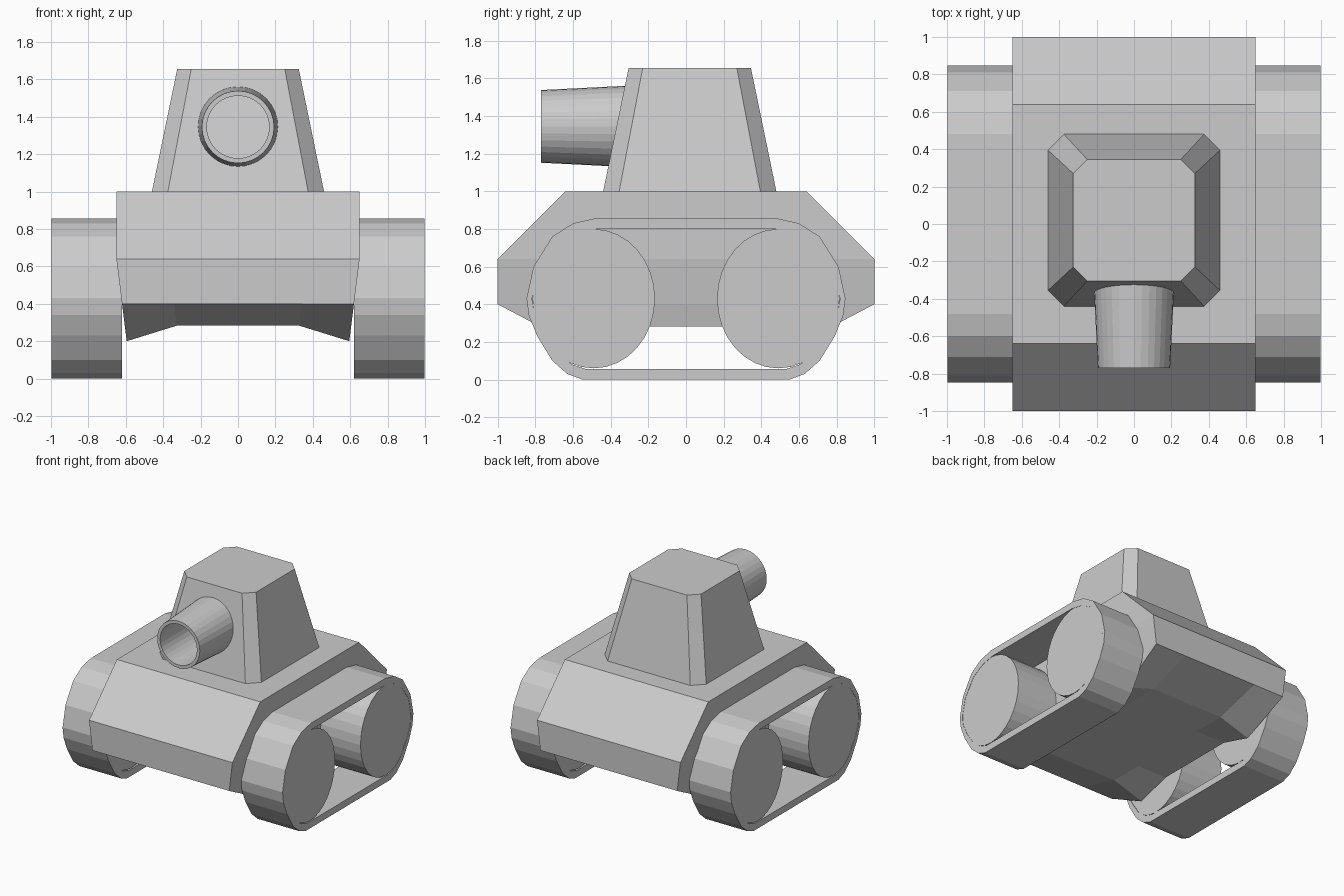
import bpy, bmesh
from math import sin, cos, pi

if "Cube" in bpy.data.objects:
    bpy.data.objects.remove(bpy.data.objects["Cube"])


def finish(name, bm, mirror=False):
    bmesh.ops.recalc_face_normals(bm, faces=bm.faces)
    mesh = bpy.data.meshes.new(name)
    bm.to_mesh(mesh)
    bm.free()
    ob = bpy.data.objects.new(name, mesh)
    bpy.context.collection.objects.link(ob)
    if mirror:
        ob.modifiers.new("mirror", 'MIRROR').use_axis = (True, False, False)
    return ob


def bridge(bm, a, b):
    for i in range(len(a)):
        j = (i + 1) % len(a)
        bm.faces.new((a[i], a[j], b[j], b[i]))


def loft(name, rings, caps=True, loop=False, mirror=False):
    bm = bmesh.new()
    vs = [[bm.verts.new(p) for p in r] for r in rings]
    for a, b in zip(vs, vs[1:]):
        bridge(bm, a, b)
    if loop:
        bridge(bm, vs[-1], vs[0])
    elif caps:
        bm.faces.new(vs[0])
        bm.faces.new(vs[-1])
    return finish(name, bm, mirror)


def ellipse(cy, cz, ry, rz, n):
    return [(cy + ry * cos(2 * pi * i / n), cz + rz * sin(2 * pi * i / n)) for i in range(n)]


# Hull: stacked rectangular layers, underside grid with drooping corners
bm = bmesh.new()
U = (-1, -0.55, 0.55, 1)
edge = ([(i, 0) for i in range(3)] + [(3, j) for j in range(3)]
        + [(i, 3) for i in (3, 2, 1)] + [(0, j) for j in (3, 2, 1)])
layers = []
for z, hx, hy in ((1.0, 0.65, 0.64), (0.64, 0.65, 1.0), (0.40, 0.62, 1.0)):
    layers.append([bm.verts.new((U[i] * hx, U[j] * hy, z)) for i, j in edge])
grid = {}
for i in range(4):
    for j in range(4):
        corner = i in (0, 3) and j in (0, 3)
        grid[i, j] = bm.verts.new((U[i] * 0.595, U[j] * 0.62, 0.20 if corner else 0.283))
layers.append([grid[k] for k in edge])
for a, b in zip(layers, layers[1:]):
    bridge(bm, a, b)
bm.faces.new(layers[0])
for i in range(3):
    for j in range(3):
        bm.faces.new((grid[i, j], grid[i + 1, j], grid[i + 1, j + 1], grid[i, j + 1]))
finish("hull", bm)


# Turret: tapered block with chamfered corners
def octagon(h, c, z):
    pts = [(h, c - h), (h, h - c), (h - c, h), (c - h, h), (-h, h - c), (-h, c - h), (c - h, -h), (h - c, -h)]
    return [(x, y + 0.02, z) for x, y in pts]


loft("turret", [octagon(0.46, 0.085, 1.0), octagon(0.325, 0.075, 1.655)])


# Gun barrel: short flared tube, hollow at the muzzle
def circle(r, y):
    return [(x, y, z) for x, z in ellipse(0, 1.345, r, r, 32)]


loft("gun_barrel", [circle(0.217, -0.29), circle(0.193, -0.77), circle(0.167, -0.77), circle(0.167, -0.29)],
     loop=True)

# Track belts: hollow loop of flat segments
half = [(0.55, 0.0), (0.63, 0.03), (0.71, 0.10), (0.79, 0.23), (0.835, 0.34), (0.847, 0.43),
        (0.81, 0.60), (0.71, 0.76), (0.60, 0.83), (0.48, 0.857)]
outer = half + [(-y, z) for y, z in reversed(half)]
inner = [(y * 0.966, 0.43 + (z - 0.43) * 0.87) for y, z in outer]
loft("track_belts", [[(x, y, z) for y, z in prof] for prof, x in
                     ((outer, 0.62), (outer, 0.997), (inner, 0.997), (inner, 0.62))],
     loop=True, mirror=True)

# Wheels: upright oval drums, front and rear, on both sides
for label, s in (("front", -1), ("rear", 1)):
    oval = ellipse(s * 0.49, 0.43, 0.325, 0.37, 32)
    loft(label + "_wheels", [[(x, y, z) for y, z in oval] for x in (0.625, 0.995)], mirror=True)
